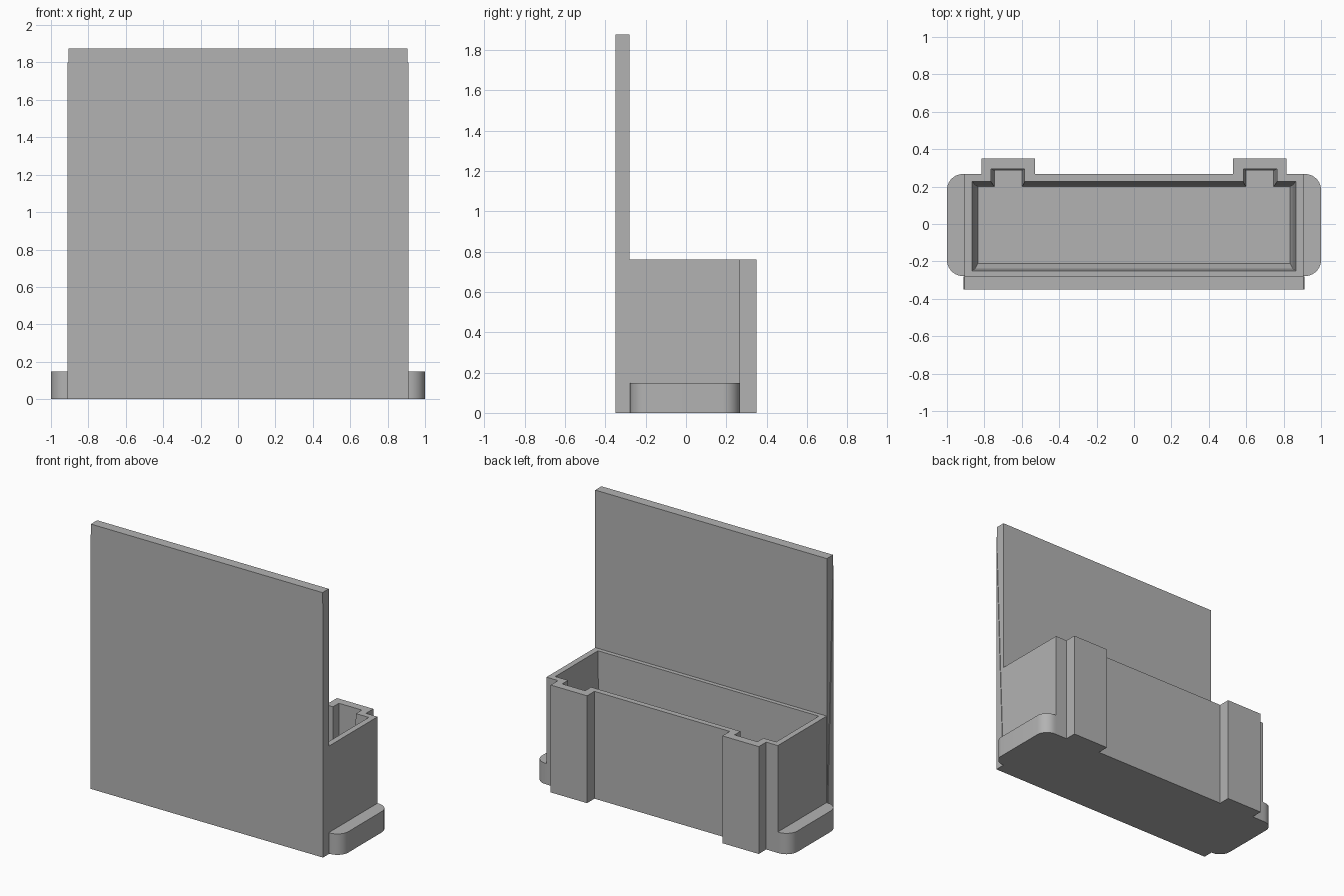
import bpy
import bmesh
import math

cube = bpy.data.objects.get("Cube")
if cube:
    bpy.data.objects.remove(cube, do_unlink=True)

GREY = (0.45, 0.45, 0.45, 1.0)
grey = bpy.data.materials.new("plain grey")
grey.use_nodes = True
grey.diffuse_color = GREY
grey.node_tree.nodes["Principled BSDF"].inputs["Base Color"].default_value = GREY


def finish(name, bm, smooth=False):
    bmesh.ops.recalc_face_normals(bm, faces=bm.faces)
    mesh = bpy.data.meshes.new(name)
    bm.to_mesh(mesh)
    bm.free()
    mesh.materials.append(grey)
    obj = bpy.data.objects.new(name, mesh)
    bpy.context.collection.objects.link(obj)
    if smooth:
        bpy.ops.object.select_all(action="DESELECT")
        obj.select_set(True)
        bpy.context.view_layer.objects.active = obj
        bpy.ops.object.shade_smooth_by_angle(angle=math.radians(30))
    return obj


def loft(name, loops, smooth=False):
    """Skin a stack of matching closed loops and cap both ends."""
    bm = bmesh.new()
    rings = [[bm.verts.new(p) for p in loop] for loop in loops]
    for a, b in zip(rings, rings[1:]):
        for i in range(len(a)):
            j = (i + 1) % len(a)
            bm.faces.new((a[i], a[j], b[j], b[i]))
    bm.faces.new(rings[0])
    bm.faces.new(rings[-1])
    return finish(name, bm, smooth)


def tub_outline(half, front, back, inner, outer, bump, z):
    """Rectangle with two projections along its back edge."""
    side = [(half, front), (half, back), (outer, back),
            (outer, bump), (inner, bump), (inner, back)]
    return [(x, y, z) for x, y in side] + [(-x, y, z) for x, y in reversed(side)]


# Open tub with two hollow back pillars: outside, rim, then tapering inside
loft("storage_tub", [
    tub_outline(0.906, -0.28, 0.267, 0.53, 0.815, 0.35, 0),
    tub_outline(0.906, -0.28, 0.267, 0.53, 0.815, 0.35, 0.76),
    tub_outline(0.865, -0.25, 0.227, 0.585, 0.765, 0.293, 0.76),
    tub_outline(0.848, -0.238, 0.208, 0.594, 0.752, 0.288, 0.12),
    tub_outline(0.835, -0.21, 0.20, 0.598, 0.745, 0.285, 0.06),
])

# Tall front panel with its slight side draft
def side_prism(name, half, profile):
    loft(name, [[(x, y, z) for y, z in profile] for x in (-half, half)])


side_prism("front_panel", 0.907, [(-0.35, 0), (-0.28, 0), (-0.28, 1.875), (-0.35, 1.875)])
side_prism("panel_draft", 0.911, [(-0.35, 0), (-0.28, 0), (-0.35, 1.8)])

# Rounded feet on both sides
RADIUS = 0.085
for name, sign in (("left_foot", 1), ("right_foot", -1)):
    outline = [(0.89, -0.278)]
    for cy, start in ((-0.278 + RADIUS, -90), (0.267 - RADIUS, 0)):
        for k in range(11):
            a = math.radians(start + 9 * k)
            outline.append((1 - RADIUS + RADIUS * math.cos(a), cy + RADIUS * math.sin(a)))
    outline.append((0.89, 0.267))
    loft(name, [[(sign * x, y, z) for x, y in outline] for z in (0, 0.148)], smooth=True)
